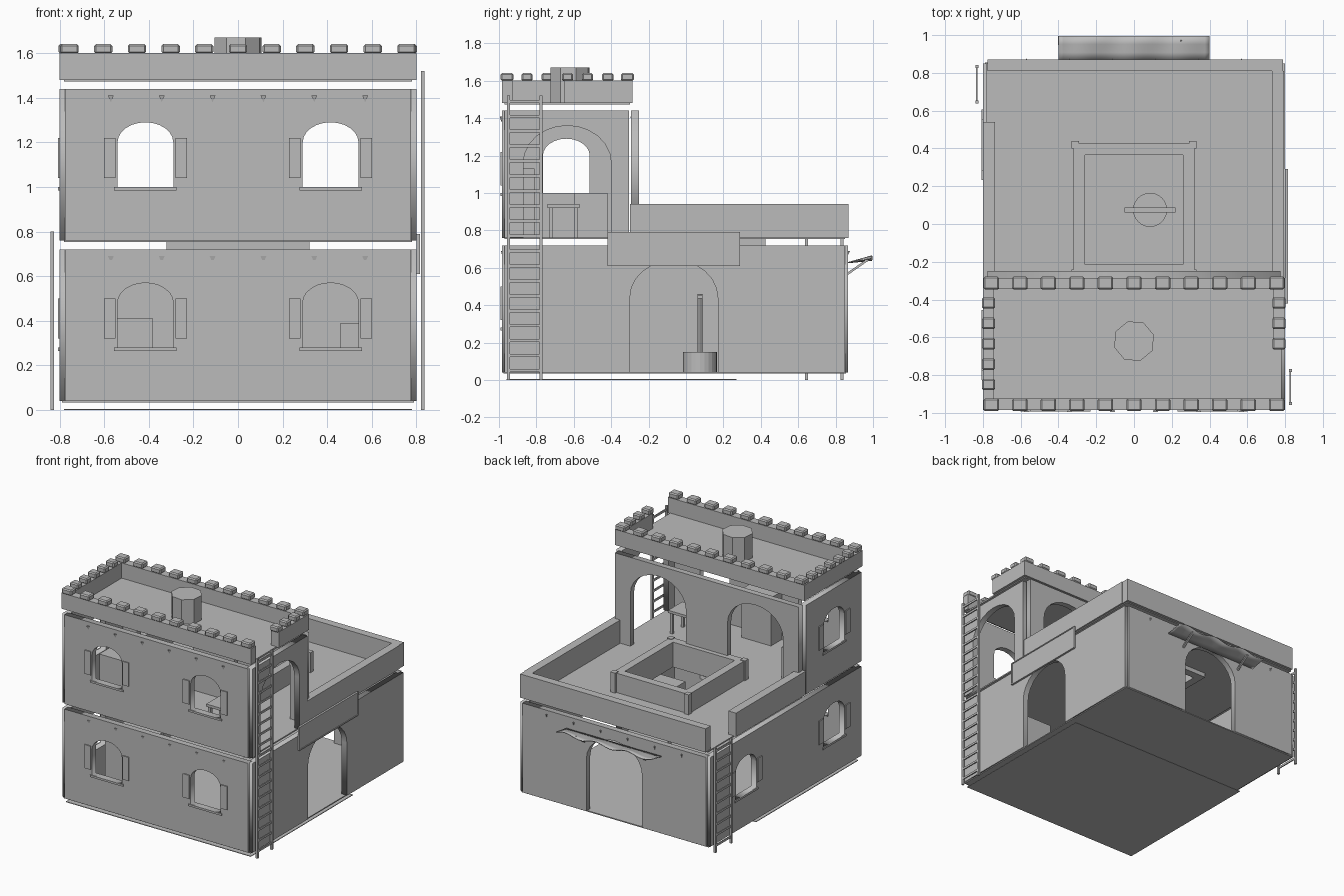
import bpy, bmesh, math
from mathutils import Vector

old = bpy.data.objects.get("Cube")
if old:
    bpy.data.objects.remove(old, do_unlink=True)

stone = bpy.data.materials.new("grey_stone")
stone.use_nodes = True
GREY = (0.5, 0.5, 0.5, 1)
stone.diffuse_color = GREY
stone.node_tree.nodes["Principled BSDF"].inputs["Base Color"].default_value = GREY


def add(name, mesh):
    mesh.materials.clear()
    mesh.materials.append(stone)
    ob = bpy.data.objects.new(name, mesh)
    bpy.context.collection.objects.link(ob)
    return ob


def from_bm(name, bm):
    mesh = bpy.data.meshes.new(name)
    bmesh.ops.recalc_face_normals(bm, faces=bm.faces)
    bm.to_mesh(mesh)
    bm.free()
    return add(name, mesh)


def boxes(name, spans):
    """One object made of boxes, each given as (x range, y range, z range)."""
    bm = bmesh.new()
    for span in spans:
        vs = bmesh.ops.create_cube(bm, size=1)["verts"]
        for v in vs:
            v.co = Vector([(a + b) / 2 + c * (b - a) for (a, b), c in zip(span, v.co)])
    return from_bm(name, bm)


def cylinder(name, x, y, z0, z1, r, sides, turn=0):
    bm = bmesh.new()
    vs = bmesh.ops.create_cone(bm, cap_ends=True, segments=sides, radius1=r,
                               radius2=r, depth=z1 - z0)["verts"]
    for v in vs:
        c, s = math.cos(turn), math.sin(turn)
        v.co = Vector((x + v.co.x * c - v.co.y * s, y + v.co.x * s + v.co.y * c,
                       (z0 + z1) / 2 + v.co.z))
    return from_bm(name, bm)


def arch(centre, width, bottom, top, rise, steps=12):
    """Opening outline, from bottom left over the arch to bottom right."""
    h = width / 2
    pts = [(centre - h, bottom)]
    for i in range(steps + 1):
        a = math.pi * (1 - i / steps)
        pts.append((centre + h * math.cos(a), top - rise + rise * math.sin(a)))
    return pts + [(centre + h, bottom)]


def wall(name, side, at, u0, u1, z0, z1, doors=(), windows=(), thick=0.045):
    """Upright slab with arched doors and windows; 'at' is its outer face."""
    outline = [(u0, z0)]
    for d in doors:
        outline += arch(d, 0.47, z0, z0 + 0.6, 0.2)
    outline += [(u1, z0), (u1, z1), (u0, z1)]
    holes = [arch(w, 0.25, z0 + 0.24, z0 + 0.53, 0.09) for w in windows]
    curve = bpy.data.curves.new(name, "CURVE")
    curve.dimensions, curve.fill_mode, curve.extrude = "2D", "BOTH", thick / 2
    for pts in [outline] + holes:
        sp = curve.splines.new("POLY")
        sp.points.add(len(pts) - 1)
        for p, (u, v) in zip(sp.points, pts):
            p.co = (u, v, 0, 1)
        sp.use_cyclic_u = True
    tmp = bpy.data.objects.new(name + "_outline", curve)
    mesh = bpy.data.meshes.new_from_object(tmp)
    bpy.data.objects.remove(tmp)
    mid = at - math.copysign(thick / 2, at)
    bm = bmesh.new()
    bm.from_mesh(mesh)
    bmesh.ops.remove_doubles(bm, verts=bm.verts, dist=0.0001)
    for v in bm.verts:
        u, h, w = v.co
        v.co = (u, mid + w, h) if side == "y" else (mid + w, u, h)
    from_bm(name, bm)
    # Shutters and sill beside each window
    trim = []
    out = tuple(sorted((at, at + math.copysign(0.008, at))))
    for w in windows:
        parts = [((w + s * 0.16 - 0.026, w + s * 0.16 + 0.026), (z0 + 0.28, z0 + 0.46))
                 for s in (-1, 1)]
        parts.append(((w - 0.14, w + 0.14), (z0 + 0.225, z0 + 0.24)))
        for u, z in parts:
            trim.append((u, out, z) if side == "y" else (out, u, z))
    if trim:
        boxes(name + "_shutters", trim)


def pegs(name, side, at, places, z):
    """Row of little pointed pegs."""
    bm = bmesh.new()
    for u in places:
        vs = bmesh.ops.create_cone(bm, cap_ends=True, segments=3, radius1=0,
                                   radius2=0.015, depth=0.03)["verts"]
        for v in vs:
            v.co += Vector((u, at, z) if side == "y" else (at, u, z))
    from_bm(name, bm)


def ladder(name, x, y0, y1, top):
    t = 0.008
    parts = [((x - t, x + t), (y - t, y + t), (0, top)) for y in (y0, y1)]
    n = round(top / 0.08)
    parts += [((x - t / 2, x + t / 2), (y0, y1), (z - t, z + t))
              for z in [0.05 + i * 0.08 for i in range(n)]]
    boxes(name, parts)


LOW, UP = (0.04, 0.72), (0.76, 1.44)
WIN, SIDE_WIN = (-0.415, 0.415), -0.64

# Lower storey
wall("lower_front_wall", "y", -0.985, -0.775, 0.775, *LOW, windows=WIN)
wall("lower_back_wall", "y", 0.865, -0.775, 0.775, *LOW, doors=(0,))
wall("lower_right_wall", "x", -0.8, -0.97, 0.85, *LOW, windows=(SIDE_WIN, 0.42))
wall("lower_left_wall", "x", 0.8, -0.97, 0.85, *LOW, doors=(-0.065,))
boxes("ground_floor", [((-0.79, 0.79), (-0.975, 0.855), (0.034, 0.042))])
boxes("base_sheet", [((-0.78, 0.78), (-0.96, 0.27), (0, 0.005))])

# Upper storey
wall("upper_front_wall", "y", -0.985, -0.775, 0.775, *UP, windows=WIN)
wall("upper_back_wall", "y", -0.295, -0.775, 0.775, *UP, doors=(-0.41, 0.41))
wall("upper_right_wall", "x", -0.8, -0.97, -0.305, *UP, windows=(SIDE_WIN,))
wall("upper_left_wall", "x", 0.8, -0.97, -0.305, *UP, doors=(-0.635,))

# Terrace floor around the light well
sheet = (0.753, 0.763)
boxes("terrace_floor", [
    ((-0.78, 0.78), (-0.97, -0.22), sheet), ((-0.78, 0.78), (0.38, 0.85), sheet),
    ((-0.78, -0.27), (-0.22, 0.38), sheet), ((0.27, 0.78), (-0.22, 0.38), sheet)])

# Light well curb with wider corner blocks
curb = (0.72, 0.91)
X, Y0, Y1, T = 0.26, -0.215, 0.365, 0.06
boxes("light_well_curb", [
    ((-X - T, -X), (Y0 - T, Y1 + T), curb), ((X, X + T), (Y0 - T, Y1 + T), curb),
    ((-X, X), (Y0 - T, Y0), curb), ((-X, X), (Y1, Y1 + T), curb)])
boxes("light_well_corners", [
    ((x - 0.02, x + 0.02), (y - 0.02, y + 0.02), (0.763, 0.915))
    for x in (-0.31, 0.31) for y in (-0.26, 0.42)])

# Terrace parapet, open at the short ladder
rail = (0.76, 0.94)
boxes("terrace_parapet", [
    ((-0.775, 0.79), (0.81, 0.87), rail),
    ((0.73, 0.795), (-0.3, 0.81), rail),
    ((-0.8, -0.735), (-0.3, 0.54), rail)])
cylinder("terrace_hatch", 0.625, 0.7, 0.762, 0.77, 0.06, 24)

# Tower roof and battlements, open at the tall ladder
boxes("tower_roof", [((-0.78, 0.78), (-0.97, -0.3), (1.472, 1.484))])
band = (1.48, 1.6)
boxes("tower_parapet", [
    ((-0.8, 0.8), (-0.985, -0.925), band), ((-0.8, 0.8), (-0.345, -0.285), band),
    ((-0.8, -0.74), (-0.925, -0.345), band), ((0.735, 0.8), (-0.65, -0.345), band)])
teeth = []
for i in range(11):
    c = -0.755 + i * 0.151
    for y in (-0.957, -0.313):
        teeth.append(((c - 0.041, c + 0.041), (y - 0.034, y + 0.034), (1.598, 1.64)))
for i in range(5):
    c = -0.85 + i * 0.108
    for x in (-0.77, 0.767):
        if x < 0 or c > -0.65:
            teeth.append(((x - 0.035, x + 0.035), (c - 0.03, c + 0.03), (1.598, 1.64)))
merlons = boxes("merlons", teeth)
bev = merlons.modifiers.new("soft_edges", "BEVEL")
bev.width, bev.segments = 0.008, 1
cylinder("chimney", 0, -0.62, 1.48, 1.67, 0.11, 8, 0.3)

# Ladders
ladder("tall_ladder", 0.828, -0.95, -0.775, 1.52)
ladder("short_ladder", -0.832, 0.645, 0.835, 0.8)

# Peg rows
six = [-0.57 + i * 0.228 for i in range(6)]
pegs("upper_front_pegs", "y", -0.988, six, 1.395)
pegs("upper_back_pegs", "y", -0.29, six, 1.395)
pegs("lower_front_pegs", "y", -0.982, six, 0.675)
pegs("lower_back_pegs", "y", 0.862, six, 0.675)

# Sign board over the side door
boxes("sign_board", [((0.8, 0.81), (-0.42, 0.29), (0.61, 0.79))])
boxes("sign_rim", [((0.8, 0.815), (-0.42, 0.29), z) for z in ((0.61, 0.618), (0.782, 0.79))]
      + [((0.8, 0.815), y, (0.61, 0.79)) for y in ((-0.42, -0.412), (0.282, 0.29))])

# Wavy cloth awning over the back door, with struts
bm = bmesh.new()
bmesh.ops.create_grid(bm, x_segments=32, y_segments=3, size=0.5)
for v in bm.verts:
    x, t = v.co.x * 0.8, v.co.y + 0.5
    v.co = (x, 0.865 + 0.13 * t, 0.63 + 0.025 * t + 0.012 * t * math.sin(x * 24))
awning = from_bm("awning", bm)
awning.modifiers.new("cloth", "SOLIDIFY").thickness = 0.006
bpy.context.view_layer.objects.active = awning
awning.select_set(True)
bpy.ops.object.shade_smooth_by_angle()
for side, x in (("left", 0.255), ("right", -0.26)):
    strut = boxes("awning_strut_" + side, [((-0.008, 0.008), (0, 0.14), (-0.006, 0.006))])
    strut.location = (x, 0.86, 0.565)
    strut.rotation_euler.x = math.atan2(0.08, 0.115)

# Well stand below the light well
cylinder("well_drum", 0.085, 0.075, 0.04, 0.15, 0.09, 24)
cylinder("well_post", 0.085, 0.075, 0.15, 0.46, 0.014, 8)
boxes("well_bar", [((-0.05, 0.22), (0.062, 0.088), (0.435, 0.455))])

# Furniture
boxes("table", [((0.25, 0.55), (-0.74, -0.57), (0.92, 0.94))]
      + [((x, x + 0.02), (y, y + 0.02), (0.76, 0.92))
         for x in (0.26, 0.52) for y in (-0.73, -0.6)])
boxes("cupboard", [((-0.15, 0.1), (-0.94, -0.81), (0.76, 1.13))])
boxes("upper_crate", [((-0.75, -0.51), (-0.6, -0.42), (0.76, 1.0))])
boxes("lower_crates", [((-0.7, -0.38), (-0.6, -0.35), (0.04, 0.41)),
                       ((0.46, 0.7), (-0.65, -0.4), (0.04, 0.39))])
